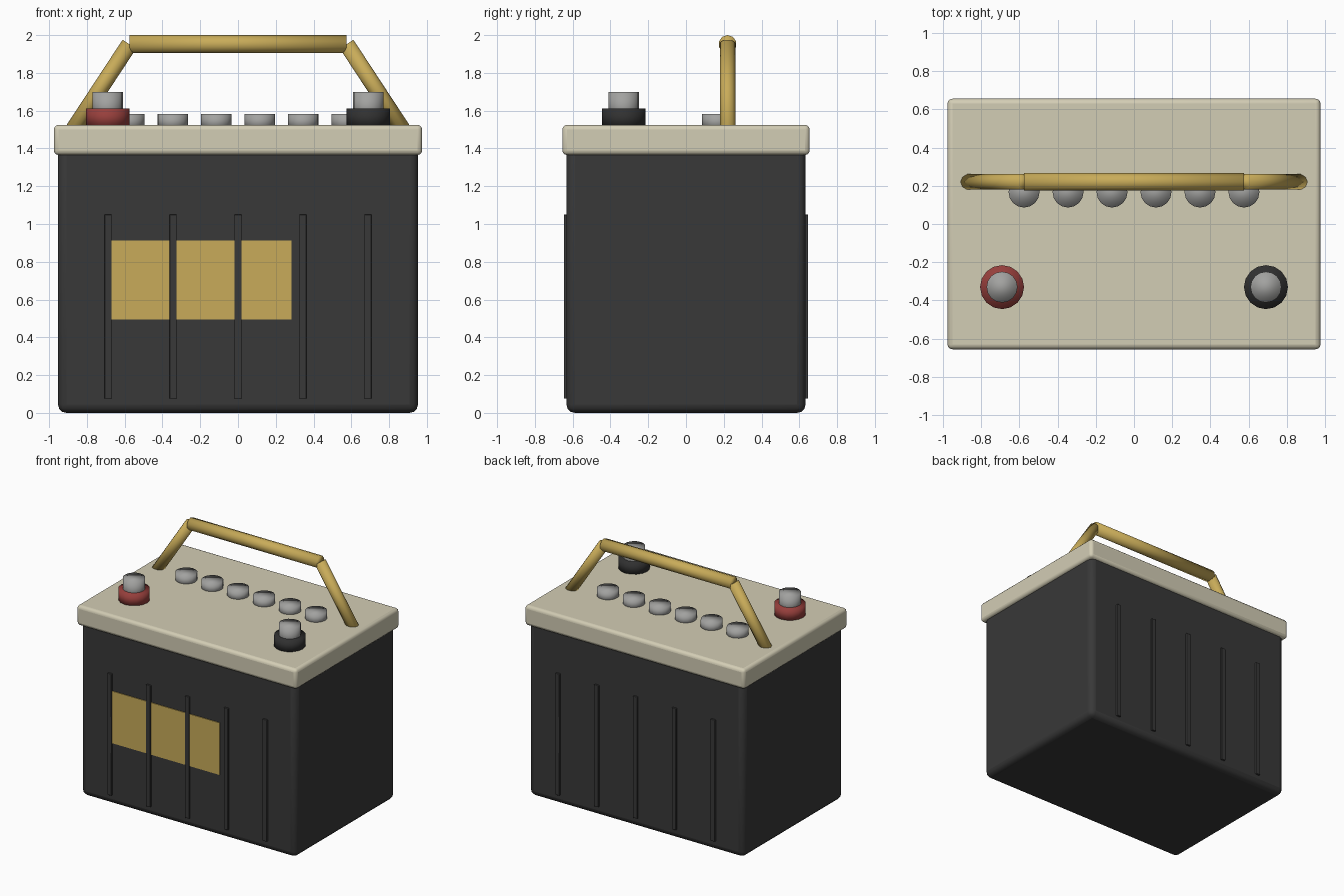
import bpy
from mathutils import Vector

cube = bpy.data.objects.get("Cube")
if cube:
    bpy.data.objects.remove(cube, do_unlink=True)


def material(name, rgb):
    mat = bpy.data.materials.new(name)
    mat.use_nodes = True
    mat.diffuse_color = (*rgb, 1)
    bsdf = next(n for n in mat.node_tree.nodes if n.type == 'BSDF_PRINCIPLED')
    bsdf.inputs["Base Color"].default_value = (*rgb, 1)
    return mat


charcoal = material("charcoal", (0.04, 0.04, 0.04))
cream = material("cream", (0.65, 0.61, 0.46))
gold = material("gold", (0.58, 0.41, 0.10))
metal = material("grey metal", (0.36, 0.36, 0.35))
red = material("red", (0.31, 0.05, 0.045))
black = material("black", (0.03, 0.03, 0.03))


def box(name, low, high, mat, bevel=0):
    low, high = Vector(low), Vector(high)
    bpy.ops.mesh.primitive_cube_add(size=1, location=(low + high) / 2)
    obj = bpy.context.object
    obj.name = name
    obj.scale = high - low
    bpy.ops.object.transform_apply(location=False, rotation=False, scale=True)
    obj.data.materials.append(mat)
    if bevel:
        mod = obj.modifiers.new("rounded edges", 'BEVEL')
        mod.width = bevel
        mod.segments = 3
        bpy.ops.object.shade_smooth_by_angle()
    return obj


def rod(name, start, end, radius, sides, mat):
    start, end = Vector(start), Vector(end)
    axis = end - start
    bpy.ops.mesh.primitive_cylinder_add(
        vertices=sides, radius=radius, depth=axis.length, location=(start + end) / 2)
    obj = bpy.context.object
    obj.name = name
    obj.rotation_euler = axis.to_track_quat('Z', 'Y').to_euler()
    obj.data.materials.append(mat)
    bpy.ops.object.shade_smooth()
    return obj


# Case and lid
box("case", (-0.953, -0.633, 0), (0.953, 0.633, 1.42), charcoal, 0.045)
box("lid", (-0.975, -0.655, 1.365), (0.975, 0.655, 1.525), cream, 0.025)

# Ribs on the front and back
for side, y in (("front", -0.633), ("back", 0.633)):
    for i in range(-2, 3):
        x = i * 0.344
        box(f"{side}_rib_{i + 3}", (x - 0.019, y - 0.014, 0.075),
            (x + 0.019, y + 0.014, 1.05), charcoal, 0.004)

# Label plate
box("front_label", (-0.67, -0.639, 0.495), (0.283, -0.631, 0.912), gold)

# Terminals
for name, x, mat in (("right", -0.69, red), ("left", 0.69, black)):
    rod(f"{name}_terminal_base", (x, -0.33, 1.51), (x, -0.33, 1.612), 0.115, 16, mat)
    rod(f"{name}_terminal_post", (x, -0.33, 1.54), (x, -0.33, 1.7), 0.081, 16, metal)

# Filler caps
for i in range(6):
    x = (i - 2.5) * 0.23
    rod(f"filler_cap_{i + 1}", (x, 0.167, 1.5), (x, 0.167, 1.583), 0.081, 16, metal)

# Carrying handle
rod("handle_bar", (-0.575, 0.22, 1.952), (0.575, 0.22, 1.952), 0.048, 10, gold)
for name, s in (("right", -1), ("left", 1)):
    rod(f"{name}_handle_leg", (s * 0.575, 0.22, 1.952), (s * 0.885, 0.22, 1.48),
        0.043, 10, gold)
